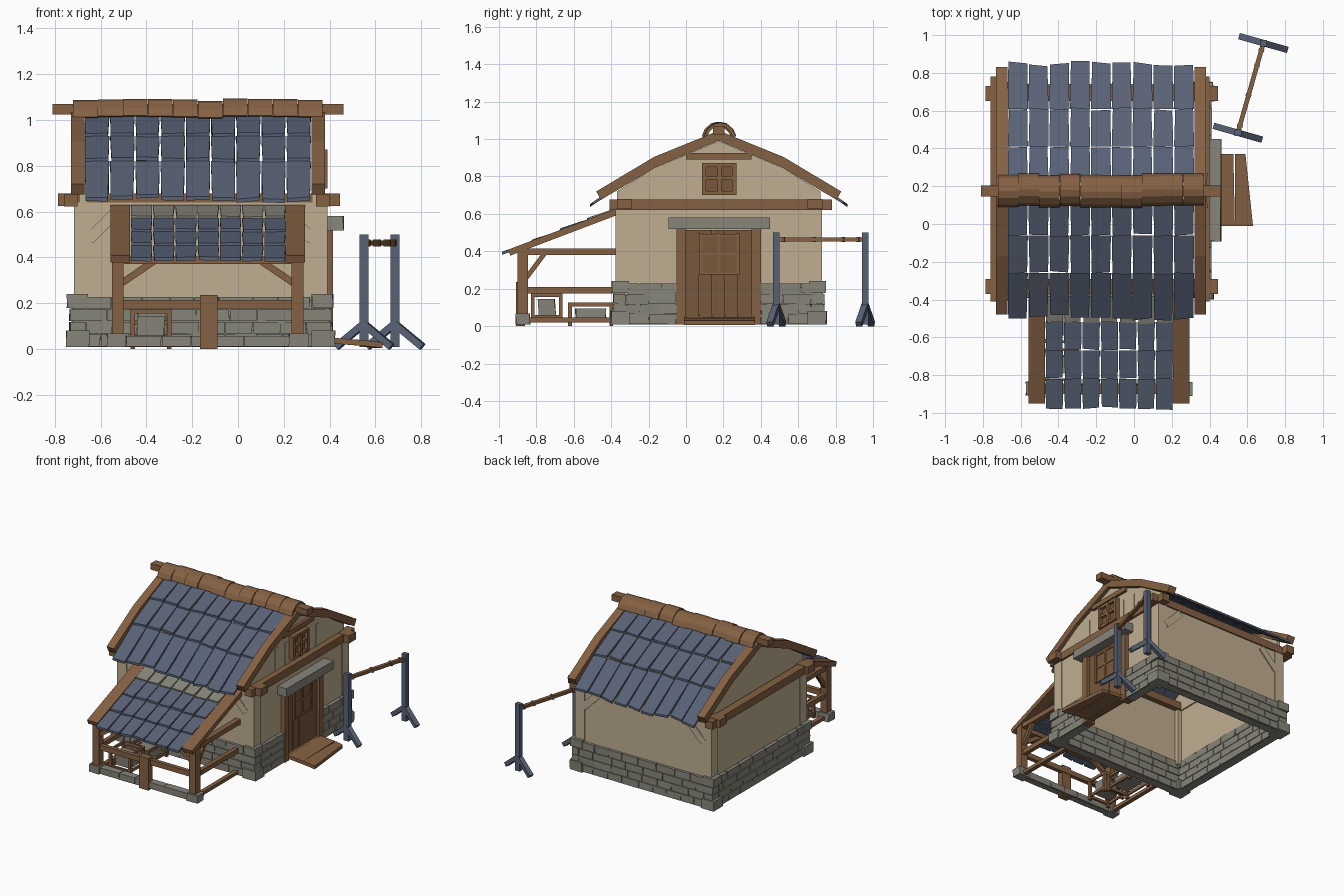
import bpy, bmesh, math, random
from mathutils import Vector

random.seed(4)
if "Cube" in bpy.data.objects:
    bpy.data.objects.remove(bpy.data.objects["Cube"])


def material(name, rgb):
    m = bpy.data.materials.new(name)
    m.use_nodes = True
    m.diffuse_color = (*rgb, 1)
    m.node_tree.nodes["Principled BSDF"].inputs["Base Color"].default_value = (*rgb, 1)
    return m


WOOD = material("warm wood", (0.235, 0.12, 0.056))
DOOR = material("door wood", (0.19, 0.097, 0.045))
PLASTER = material("cream plaster", (0.527, 0.429, 0.283))
STONE = material("grey stone", (0.242, 0.235, 0.195))
SLATE = material("blue slate", (0.098, 0.122, 0.181))


def jit(a):
    return random.uniform(-a, a)


class Part:
    """Collects solids into one named object."""

    def __init__(self, name, mat):
        self.name, self.mat, self.bm = name, mat, bmesh.new()

    def loft(self, lower, upper):
        a = [self.bm.verts.new(p) for p in lower]
        b = [self.bm.verts.new(p) for p in upper]
        self.bm.faces.new(a)
        self.bm.faces.new(b)
        for i in range(len(a)):
            j = (i + 1) % len(a)
            self.bm.faces.new((a[i], a[j], b[j], b[i]))
        return self

    def box(self, x, y, z, wobble=0):
        ring = [(0, 0), (1, 0), (1, 1), (0, 1)]
        ends = [[(x[i] + jit(wobble), y[j] + jit(wobble), h) for i, j in ring] for h in z]
        return self.loft(*ends)

    def beam(self, p, q, w, h):
        p, q = Vector(p), Vector(q)
        d = (q - p).normalized()
        side = d.cross(Vector((0, 0, 1)))
        side = side.normalized() if side.length > 0.01 else Vector((1, 0, 0))
        up = side.cross(d)
        offs = [side * (w / 2 * s) + up * (h / 2 * t) for s, t in ((-1, -1), (1, -1), (1, 1), (-1, 1))]
        return self.loft([p + o for o in offs], [q + o for o in offs])

    def extrude_x(self, profile, x0, x1):
        return self.loft([(x0, y, z) for y, z in profile], [(x1, y, z) for y, z in profile])

    def course(self, along_x, a, b, c, z0, z1, rows, size=0.13):
        # staggered stone blocks over a recessed core
        def put(u, v, z, w):
            self.box(u, v, z, w) if along_x else self.box(v, u, z, w)
        put((a + 0.01, b - 0.01), (c[0] + 0.008, c[1] - 0.008), (z0, z1 - 0.008), 0)
        step = (z1 - z0) / rows
        for r in range(rows):
            u = a
            while u < b - 0.001:
                n = size * (0.55 if u == a and r % 2 else random.uniform(0.8, 1.25))
                v = b if u + n > b - 0.05 else u + n
                put((u + 0.002, v - 0.002), c, (z0 + r * step + 0.002, z0 + (r + 1) * step - 0.002), 0.002)
                u = v
        return self

    def done(self):
        bmesh.ops.recalc_face_normals(self.bm, faces=self.bm.faces)
        me = bpy.data.meshes.new(self.name)
        self.bm.to_mesh(me)
        self.bm.free()
        me.materials.append(self.mat)
        ob = bpy.data.objects.new(self.name, me)
        bpy.context.scene.collection.objects.link(ob)
        return ob


MID = 0.175  # ridge line in y


def mirror_profile(half):
    return half + [(2 * MID - y, z) for y, z in reversed(half) if y != MID]


# Plaster walls, corner posts and gables
walls = Part("plaster_walls", PLASTER)
for y in ((-0.37, -0.33), (0.68, 0.72)):
    walls.box((-0.71, 0.385), y, (0.06, 0.64))
for x in ((-0.71, -0.67), (0.345, 0.385)):
    walls.box(x, (-0.33, 0.68), (0.06, 0.64))
gable = mirror_profile([(-0.37, 0.62), (-0.37, 0.72), (-0.17, 0.845), (MID, 0.99)])
for x in (-0.69, 0.325):
    walls.extrude_x(gable, x, x + 0.03)
for x in ((-0.716, -0.64), (0.315, 0.391)):
    for y in ((-0.376, -0.3), (0.65, 0.726)):
        walls.box(x, y, (0.2, 0.63))
for y in (-0.372, 0.722):
    for x, s in ((-0.65, 1), (0.325, -1)):
        walls.beam((x, y, 0.48), (x + 0.13 * s, y, 0.61), 0.012, 0.05)
for y in (-0.06, 0.05, 0.3, 0.41):
    walls.box((0.35, 0.359), (y - 0.018, y + 0.018), (0.66, 0.84))
walls.done()

# Stone base with heavier corner blocks
base = Part("stone_base", STONE)
base.course(True, -0.735, 0.41, (-0.39, -0.32), 0.01, 0.23, 4)
base.course(True, -0.735, 0.41, (0.67, 0.74), 0.01, 0.23, 4)
base.course(False, -0.32, 0.67, (-0.735, -0.665), 0.01, 0.23, 4)
base.course(False, -0.32, -0.05, (0.34, 0.41), 0.01, 0.23, 4)
base.course(False, 0.4, 0.67, (0.34, 0.41), 0.01, 0.23, 4)
for x in (-0.7, 0.37):
    for y in (-0.35, 0.7):
        for z0, z1, r in ((0.01, 0.08, 0.052), (0.18, 0.24, 0.046)):
            base.box((x - r, x + r), (y - r, y + r), (z0, z1), 0.004)
base.done()

# Timber frame: wall plates, tie beams, collar, barge boards, ridge beam
frame = Part("timber_frame", WOOD)
for y in (-0.33, 0.69):
    frame.box((-0.785, 0.445), (y - 0.04, y + 0.04), (0.625, 0.68))
for x in (-0.76, 0.34):
    frame.box((x, x + 0.06), (-0.41, 0.78), (0.622, 0.678))
frame.box((0.35, 0.375), (0.0, 0.35), (0.89, 0.925))
frame.box((-0.81, 0.46), (0.145, 0.205), (1.025, 1.07))
barge = [(-0.48, 0.72), (-0.17, 0.905), (MID, 1.045)]
under = [(MID, 0.992), (-0.16, 0.85), (-0.455, 0.675)]
for x in (-0.73, 0.32):
    for flip in (False, True):
        frame.extrude_x([(2 * MID - y if flip else y, z) for y, z in barge + under], x, x + 0.06)
frame.done()

# Ridge caps, each a short bent arch
caps = Part("ridge_caps", WOOD)
arch = mirror_profile([(0.09, 1.015), (0.105, 1.05), (0.14, 1.08), (MID, 1.088)])
inner = mirror_profile([(0.105, 1.01), (0.12, 1.04), (0.145, 1.065), (MID, 1.07)])
for i in range(10):
    x, dz, dy = -0.72 + i * 0.109, jit(0.005), jit(0.01)
    for k in range(len(arch) - 1):
        quad = [arch[k], arch[k + 1], inner[k + 1], inner[k]]
        caps.extrude_x([(y + dy, z + dz) for y, z in quad], x, x + 0.108)
caps.done()


def slates(part, p0, p1, x0, x1, columns, first_drop):
    # one overlapping row of uneven slates from upper line p0 to lower line p1
    w = (x1 - x0) / columns
    for i in range(columns):
        a, b = x0 + i * w, x0 + (i + 1) * w
        d = jit(0.05)
        g = [0.003 + random.random() * 0.006 for _ in range(2)]
        dy, dz = p1[0] - p0[0], p1[1] - p0[1]
        e = [1 + d + jit(0.03) for _ in range(2)]
        pts = [(a + 0.002, *p0), (b - 0.002, *p0),
               (b - g[0], p0[0] + dy * e[0], p0[1] + dz * e[0] + first_drop),
               (a + g[1], p0[0] + dy * e[1], p0[1] + dz * e[1] + first_drop)]
        part.loft([(x, y, z - 0.016) for x, y, z in pts], pts)


# Main roof slates on both slopes
line = [(0.13, 1.02), (-0.06, 0.93), (-0.26, 0.822), (-0.5, 0.65)]
roof = Part("main_roof_slates", SLATE)
for flip in (False, True):
    side = [(2 * MID - y if flip else y, z) for y, z in line]
    for p, q in zip(side, side[1:]):
        slates(roof, p, q, -0.67, 0.32, 9, 0.012)
roof.done()

# Porch roof: slates, with a stone-coloured top row
porch_line = [(y, 0.625 + 0.4 * (y + 0.39)) for y in (-0.38, -0.52, -0.67, -0.82, -0.975)]
top_row = Part("porch_top_row", STONE)
slates(top_row, porch_line[0], porch_line[1], -0.47, 0.21, 7, 0.008)
top_row.done()
porch_slates = Part("porch_slates", SLATE)
for p, q in zip(porch_line[1:], porch_line[2:]):
    slates(porch_slates, p, q, -0.47, 0.21, 7, 0.01)
porch_slates.done()

# Porch timber
porch = Part("porch_frame", WOOD)
for x, s in ((-0.525, 1), (0.26, -1)):
    edge = x + 0.01 * s
    porch.beam((edge, -0.945, 0.393), (edge, -0.36, 0.615), 0.085, 0.034)
    porch.box((x - 0.026, x + 0.026), (-0.9, -0.845), (0.06, 0.41))
    porch.box((x - 0.02, x + 0.02), (-0.88, -0.37), (0.38, 0.415))
    porch.box((x - 0.015, x + 0.015), (-0.86, -0.37), (0.175, 0.21))
    porch.box((x - 0.015, x + 0.015), (-0.84, -0.37), (0.02, 0.045))
    porch.beam((x, -0.86, 0.25), (x, -0.755, 0.39), 0.025, 0.025)
    porch.beam((x + 0.02 * s, -0.872, 0.29), (x + 0.16 * s, -0.872, 0.385), 0.025, 0.03)
porch.box((-0.54, 0.275), (-0.9, -0.85), (0.372, 0.405))
porch.box((-0.5, 0.24), (-0.885, -0.855), (0.178, 0.215))
porch.box((-0.165, -0.09), (-0.91, -0.86), (0.0, 0.235))
porch.done()

# Low stone sill under the porch posts
sill = Part("porch_sill", STONE)
sill.course(True, -0.49, 0.225, (-0.9, -0.845), 0.01, 0.06, 1)
for x in (-0.53, 0.265):
    sill.box((x - 0.042, x + 0.042), (-0.91, -0.835), (0.01, 0.068), 0.004)
sill.done()

# Open crates holding stone blocks in the porch
crate = Part("porch_crates", WOOD)
fill = Part("crate_blocks", STONE)
for y0, y1, z0, z1 in ((-0.83, -0.66, 0.04, 0.175), (-0.63, -0.39, 0.02, 0.125)):
    for x in (-0.47, -0.31):
        for y in (y0, y1 - 0.02):
            crate.box((x, x + 0.02), (y, y + 0.02), (z0 - 0.02, z1))
        for z in (z0, z1 - 0.02):
            crate.box((x + 0.004, x + 0.016), (y0, y1), (z, z + 0.02))
    for y in (y0, y1 - 0.012):
        for z in (z0, z1 - 0.02):
            crate.box((-0.47, -0.29), (y, y + 0.012), (z, z + 0.02))
    fill.box((-0.44, -0.32), (y0 + 0.04, y1 - 0.04), (z0 + 0.01, z1 - 0.03), 0.006)
crate.done()
fill.done()

# Door of upright planks with frame, window bars and threshold
door = Part("door_planks", DOOR)
for i in range(5):
    y = 0.0 + i * 0.07
    door.box((0.37, 0.395), (y + 0.001, y + 0.069), (0.02, 0.515))
door.box((0.39, 0.4), (0.08, 0.28), (0.28, 0.49))
door.done()
trim = Part("door_frame", WOOD)
for y in (-0.05, 0.35):
    trim.box((0.345, 0.415), (y, y + 0.05), (0.01, 0.52))
trim.box((0.37, 0.412), (-0.02, 0.37), (0.02, 0.05))
for y in (0.07, 0.168, 0.27):
    trim.box((0.39, 0.407), (y, y + 0.015), (0.275, 0.495))
for z in (0.275, 0.38, 0.48):
    trim.box((0.39, 0.405), (0.07, 0.285), (z, z + 0.013))
trim.done()
Part("door_lintel", STONE).box((0.36, 0.46), (-0.09, 0.45), (0.518, 0.58), 0.004).done()

# Sloping plank ramp at the door
ramp = Part("door_ramp", WOOD)
for a, b, za, zb in ((0.405, 0.53, 0.05, 0.04), (0.534, 0.61, 0.04, 0.03)):
    k = 0.02 if b > 0.6 else 0.004
    top = [(a, -0.01, za), (b + k, -0.01, zb), (b - k, 0.37, zb), (a, 0.37, za)]
    ramp.loft([(x, y, z - 0.025) for x, y, z in top], top)
ramp.done()

# Gable window
Part("window_panes", DOOR).box((0.35, 0.368), (0.09, 0.265), (0.71, 0.865)).done()
window = Part("window_frame", WOOD)
for y in (0.085, 0.168, 0.247):
    window.box((0.35, 0.39), (y, y + 0.023), (0.7, 0.872))
for z in (0.7, 0.78, 0.85):
    window.box((0.35, 0.387), (0.085, 0.27), (z, z + 0.022))
window.done()

# Free-standing rack: two splayed-foot posts and a rail
rack = Part("rack_posts", SLATE)
ends = [Vector((0.55, 0.483, 0)), Vector((0.685, 0.958, 0))]
rail_dir = (ends[1] - ends[0]).normalized()
across = Vector((rail_dir.y, -rail_dir.x, 0))
up = Vector((0, 0, 1))
for p in ends:
    rack.beam(p + up * 0.01, p + up * 0.5, 0.038, 0.034)
    for s in (-1, 1):
        rack.beam(p + up * 0.11, p + across * (0.125 * s) + up * 0.01, 0.034, 0.03)
rack.done()
rail = Part("rack_rail", WOOD)
rail.beam(ends[0] + up * 0.463, ends[1] + up * 0.463, 0.024, 0.022)
for t in (0.08, 0.42, 0.75, 0.92):
    c = ends[0].lerp(ends[1], t) + up * 0.463
    rail.beam(c - rail_dir * 0.008, c + rail_dir * 0.008, 0.03, 0.029)
rail.done()
